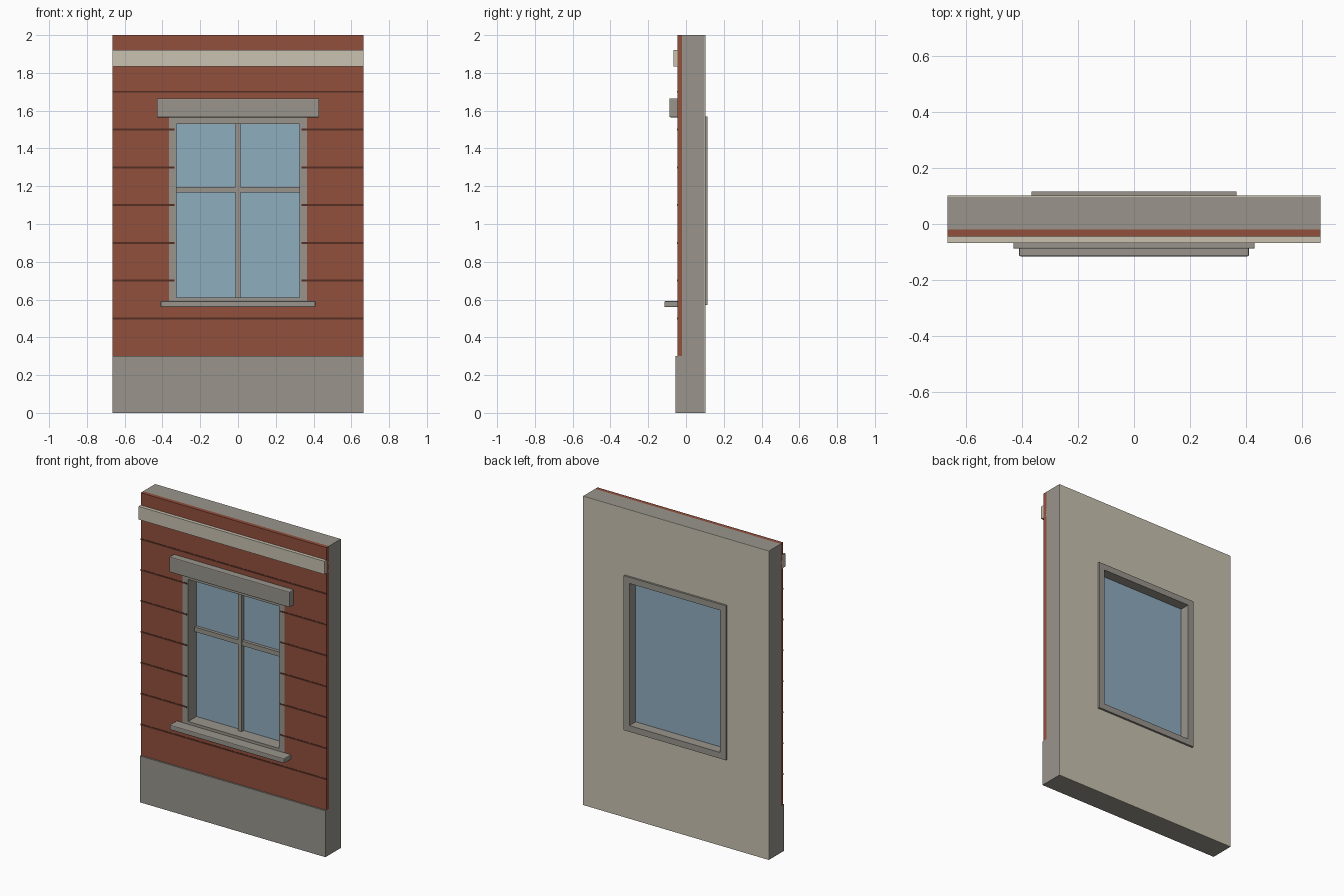
import bpy
import bmesh

cube = bpy.data.objects.get("Cube")
if cube:
    bpy.data.objects.remove(cube, do_unlink=True)


def material(name, r, g, b):
    m = bpy.data.materials.new(name)
    m.use_nodes = True
    m.diffuse_color = (r, g, b, 1)
    node = next(n for n in m.node_tree.nodes if n.type == 'BSDF_PRINCIPLED')
    node.inputs["Base Color"].default_value = (r, g, b, 1)
    node.inputs["Roughness"].default_value = 0.8
    return m


BRICK = material("brick red", 0.29, 0.08, 0.048)
JOINT = material("dark joint", 0.09, 0.028, 0.017)
STONE = material("grey stone", 0.32, 0.30, 0.265)
CREAM = material("cream plaster", 0.59, 0.54, 0.44)
GLASS = material("blue glass", 0.275, 0.42, 0.52)


def finish(name, bm, mat, bevel=0):
    bmesh.ops.recalc_face_normals(bm, faces=bm.faces)
    mesh = bpy.data.meshes.new(name)
    bm.to_mesh(mesh)
    bm.free()
    mesh.materials.append(mat)
    ob = bpy.data.objects.new(name, mesh)
    bpy.context.collection.objects.link(ob)
    if bevel:
        mod = ob.modifiers.new("Bevel", 'BEVEL')
        mod.width = bevel
        mod.segments = 2
    return ob


def box(name, x, y, z, mat, bevel=0):
    """Box from (low, high) ranges on each axis."""
    bm = bmesh.new()
    bmesh.ops.create_cube(bm, size=1)
    for v in bm.verts:
        v.co = [r[0] if c < 0 else r[1] for c, r in zip(v.co, (x, y, z))]
    return finish(name, bm, mat, bevel)


def ring(name, outer, inner, y, mat):
    """Rectangular slab with a hole; each rectangle is (half width, low z, high z)."""
    bm = bmesh.new()

    def loop(rect, depth):
        w, lo, hi = rect
        return [bm.verts.new((a, depth, b)) for a, b in ((-w, lo), (w, lo), (w, hi), (-w, hi))]

    loops = [loop(outer, y[0]), loop(inner, y[0]), loop(inner, y[1]), loop(outer, y[1])]
    for k in range(4):
        a, b = loops[k], loops[(k + 1) % 4]
        for i in range(4):
            j = (i + 1) % 4
            bm.faces.new((a[i], a[j], b[j], b[i]))
    return finish(name, bm, mat)


W = 0.665            # half width of the wall
FACE = -0.045        # front of the brick facing
OPENING = (0.335, 0.6, 1.54)
FULL = (-W, W)

# Wall layers with the window hole
ring("wall_core", (W, 0, 2), OPENING, (-0.02, 0.097), STONE)
ring("inner_plaster", (W, 0, 2), OPENING, (0.097, 0.102), CREAM)
ring("brick_facing", (W, 0.3, 2), OPENING, (FACE, -0.02), BRICK)

# Plinth and cornice band
box("plinth", FULL, (-0.055, -0.02), (0, 0.3), STONE)
box("cornice_band", FULL, (-0.067, -0.02), (1.835, 1.92), CREAM)

# Horizontal joints in the facing, split around the window
for i in range(7):
    z = 0.5 + 0.2 * i
    height = (z - 0.005, z + 0.005)
    depth = (FACE - 0.0015, FACE + 0.005)
    if OPENING[1] < z < OPENING[2]:
        box(f"joint_{i}_right", (-W, -OPENING[0]), depth, height, JOINT)
        box(f"joint_{i}_left", (OPENING[0], W), depth, height, JOINT)
    else:
        box(f"joint_{i}", FULL, depth, height, JOINT)

# Window casing through the wall, glass and glazing bars
ring("window_casing", (0.366, 0.57, 1.57), (0.325, 0.61, 1.53), (FACE - 0.0006, 0.115), STONE)
box("window_glass", (-0.33, 0.33), (0.04, 0.05), (0.605, 1.535), GLASS)
box("vertical_bar", (-0.014, 0.014), (0.018, 0.042), (0.61, 1.53), STONE)
box("horizontal_bar", (-0.325, 0.325), (0.02, 0.042), (1.167, 1.197), STONE)

# Lintel and sill
box("lintel", (-0.43, 0.43), (-0.088, -0.03), (1.565, 1.665), STONE, 0.005)
box("sill", (-0.41, 0.41), (-0.115, -0.017), (0.56, 0.592), STONE, 0.005)
